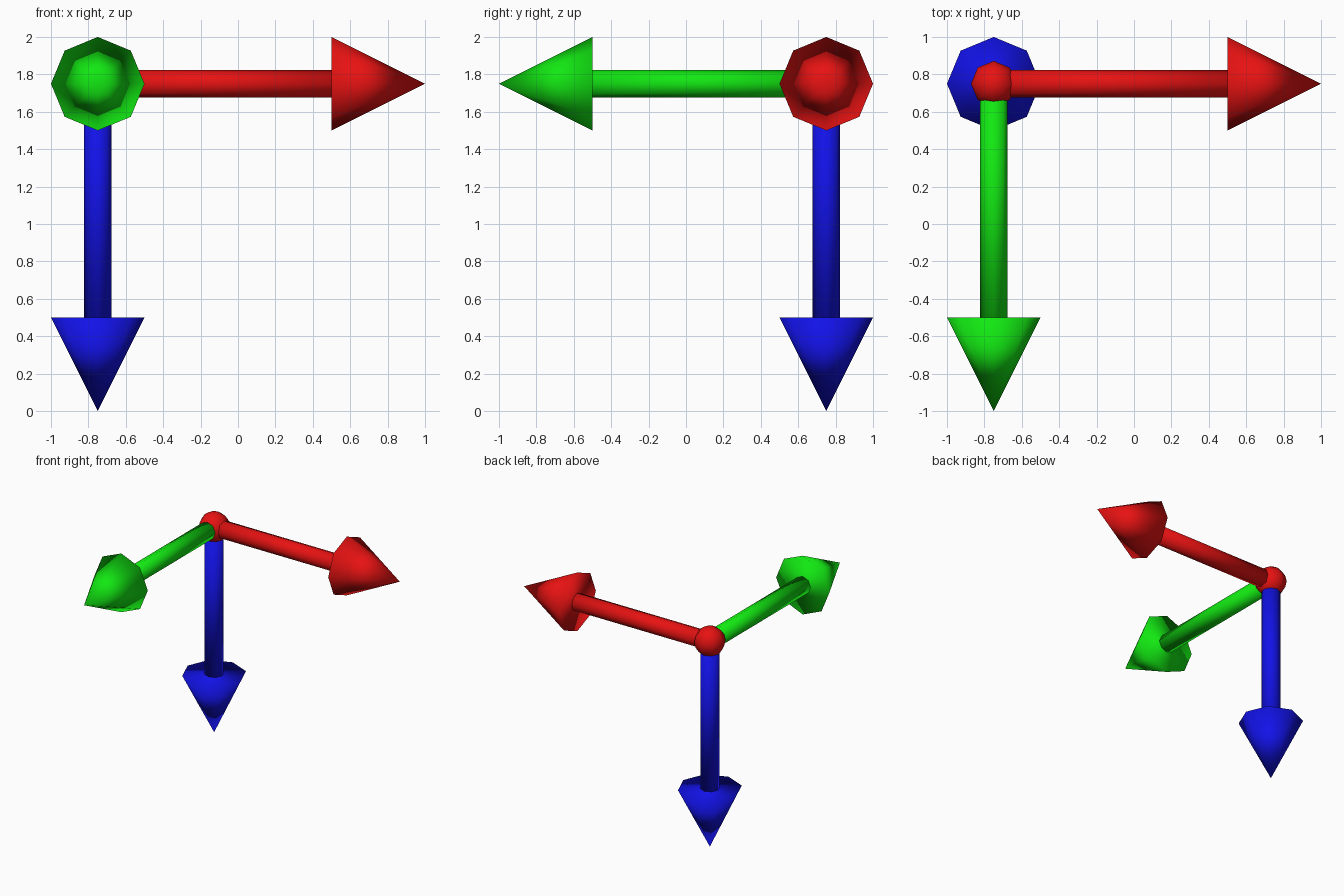
import bpy, bmesh, math
from mathutils import Vector, Matrix

if "Cube" in bpy.data.objects:
    bpy.data.objects.remove(bpy.data.objects["Cube"])

ORIGIN = Vector((-0.75, 0.75, 1.75))
SIDES = 8


def material(name, colour):
    m = bpy.data.materials.new(name)
    m.diffuse_color = (*colour, 1)
    m.use_nodes = True
    m.node_tree.nodes["Principled BSDF"].inputs["Base Color"].default_value = m.diffuse_color
    return m


red = material("red", (0.8, 0.006, 0.006))
green = material("green", (0.006, 0.8, 0.006))
blue = material("blue", (0.006, 0.006, 0.8))


def finish(name, bm, mat, matrix):
    bmesh.ops.transform(bm, matrix=matrix, verts=bm.verts)
    bmesh.ops.recalc_face_normals(bm, faces=bm.faces)
    mesh = bpy.data.meshes.new(name)
    for f in bm.faces:
        f.smooth = True
    bm.to_mesh(mesh)
    bm.free()
    mesh.materials.append(mat)
    bpy.context.collection.objects.link(bpy.data.objects.new(name, mesh))


def tapered(name, mat, direction, start, end, r1, r2):
    """Eight-sided shaft or cone between two distances along an axis."""
    bm = bmesh.new()
    bmesh.ops.create_cone(bm, cap_ends=True, cap_tris=False, segments=SIDES,
                          radius1=r1, radius2=r2, depth=end - start)
    if r2 == 0:
        bmesh.ops.remove_doubles(bm, verts=bm.verts, dist=1e-5)
    # local z runs along the arrow, corners stay on the world axes
    rot = Vector((0, 0, 1)).rotation_difference(Vector(direction)).to_matrix().to_4x4()
    move = Matrix.Translation(ORIGIN + Vector(direction) * (start + end) / 2)
    finish(name, bm, mat, move @ rot)


# Three arrows: shaft plus smooth-shaded head
for label, mat, axis in (("red", red, (1, 0, 0)),
                         ("green", green, (0, -1, 0)),
                         ("blue", blue, (0, 0, -1))):
    tapered(label + "_shaft", mat, axis, 0.0, 1.26, 0.074, 0.074)
    tapered(label + "_arrow_head", mat, axis, 1.25, 1.75, 0.25, 0)

# Ball at the joint
bm = bmesh.new()
bmesh.ops.create_uvsphere(bm, u_segments=8, v_segments=8, radius=0.122)
finish("centre_ball", bm, red, Matrix.Translation(ORIGIN))
